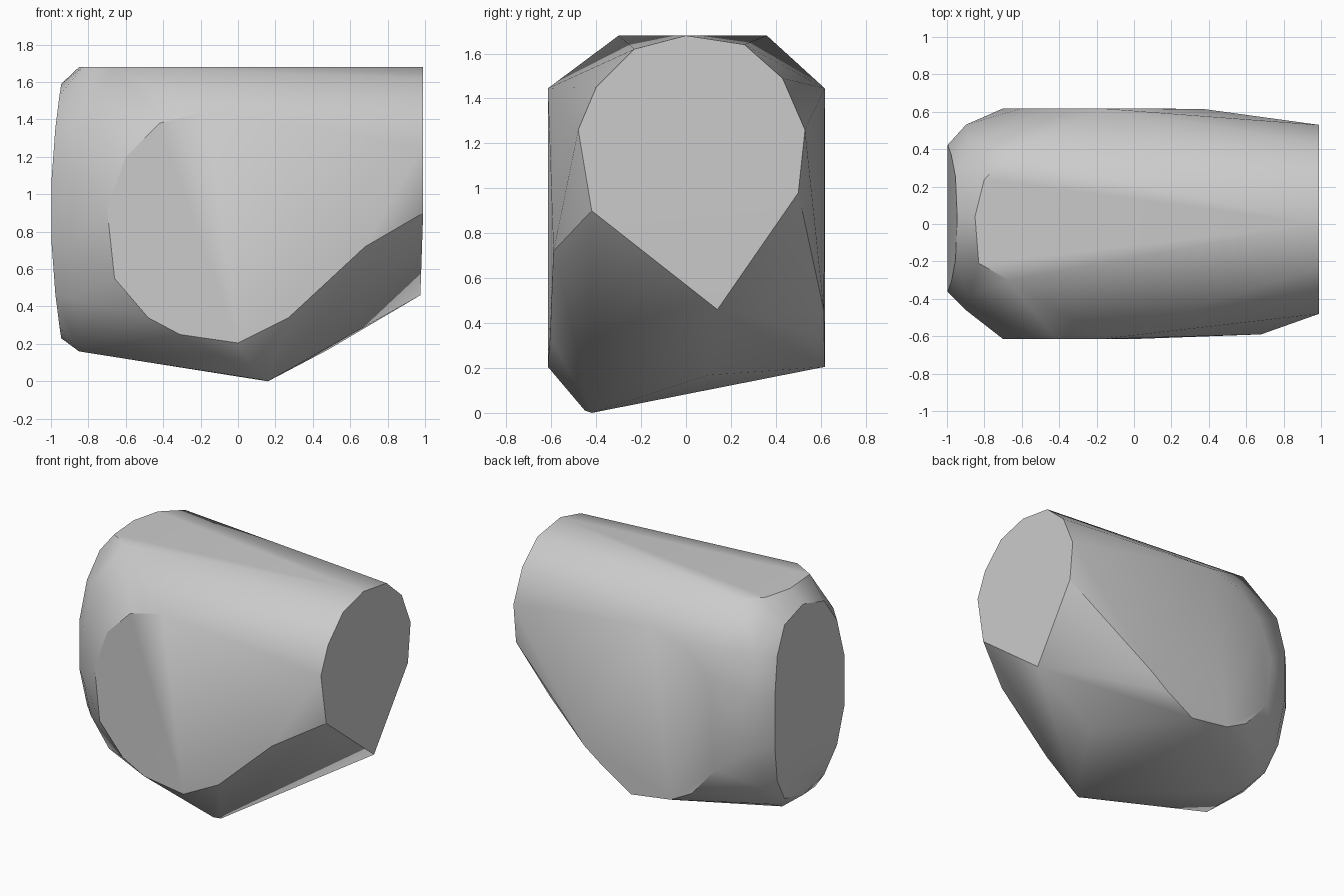
import bpy, bmesh, math

cube = bpy.data.objects.get("Cube")
if cube:
    bpy.data.objects.remove(cube, do_unlink=True)


def flat_material(name, colour):
    mat = bpy.data.materials.new(name)
    mat.use_nodes = True
    mat.diffuse_color = colour
    mat.node_tree.nodes["Principled BSDF"].inputs["Base Color"].default_value = colour
    return mat


def hull_object(name, points, mat):
    """Wrap the guide points in one convex shell."""
    bm = bmesh.new()
    for p in points:
        bm.verts.new(p)
    hull = bmesh.ops.convex_hull(bm, input=bm.verts[:])
    loose = set(hull["geom_interior"]) | set(hull["geom_unused"])
    bmesh.ops.delete(bm, geom=[g for g in loose if isinstance(g, bmesh.types.BMVert)],
                     context="VERTS")
    bmesh.ops.dissolve_limit(bm, angle_limit=math.radians(0.5),
                             verts=bm.verts[:], edges=bm.edges[:])
    bmesh.ops.recalc_face_normals(bm, faces=bm.faces[:])
    mesh = bpy.data.meshes.new(name)
    bm.to_mesh(mesh)
    bm.free()
    mesh.materials.append(mat)
    obj = bpy.data.objects.new(name, mesh)
    bpy.context.collection.objects.link(obj)
    return obj


points = []

# Teardrop end (y, z)
teardrop = [(0, 1.68), (.26, 1.64), (.43, 1.49), (.53, 1.26), (.50, .98),
            (-.42, .90), (-.48, 1.26), (-.40, 1.45), (-.23, 1.62)]
points += [(.99, y, z) for y, z in teardrop]
points.append((.975, .14, .46))

# Flat side panels (x, z), shared by front and back
panel = [(-.17, 1.445), (-.42, 1.38), (-.6, 1.2), (-.7, .92), (-.66, .55),
         (-.48, .34), (-.31, .25), (0, .205)]
for y in (-.615, .618):
    points += [(x, y, z) for x, z in panel]
points += [(.27, -.605, .34), (.68, -.59, .72), (.22, .615, .34), (.37, .615, .45)]

# Bowed oval end with its slightly larger shoulder ring
steps = 14
for i in range(steps):
    a = math.tau * (i + .5) / steps
    c, s = math.cos(a), math.sin(a)
    y = math.copysign(abs(c) ** .7, c)
    z = math.copysign(abs(s) ** .9, s)
    points.append((-1 + .055 * z * z, .03 + .4 * y, .91 + .68 * z))
    points.append((-.9 + .03 * z * z, .035 + .505 * y, .915 + .725 * z))

# Flat top and keel below
points += [(-.85, .04, 1.68), (-.83, -.21, 1.68), (-.67, -.3, 1.68),
           (-.67, .36, 1.68), (-.8, .24, 1.68)]
points += [(-.85, -.24, .16), (-.85, .13, .16), (.12, -.45, .01),
           (.16, -.42, 0), (.48, .1, .168)]

body = hull_object("rounded_body", points, flat_material("light grey", (.6, .6, .6, 1)))

bpy.ops.object.select_all(action="DESELECT")
body.select_set(True)
bpy.context.view_layer.objects.active = body
bpy.ops.object.shade_smooth_by_angle(angle=math.radians(30))
